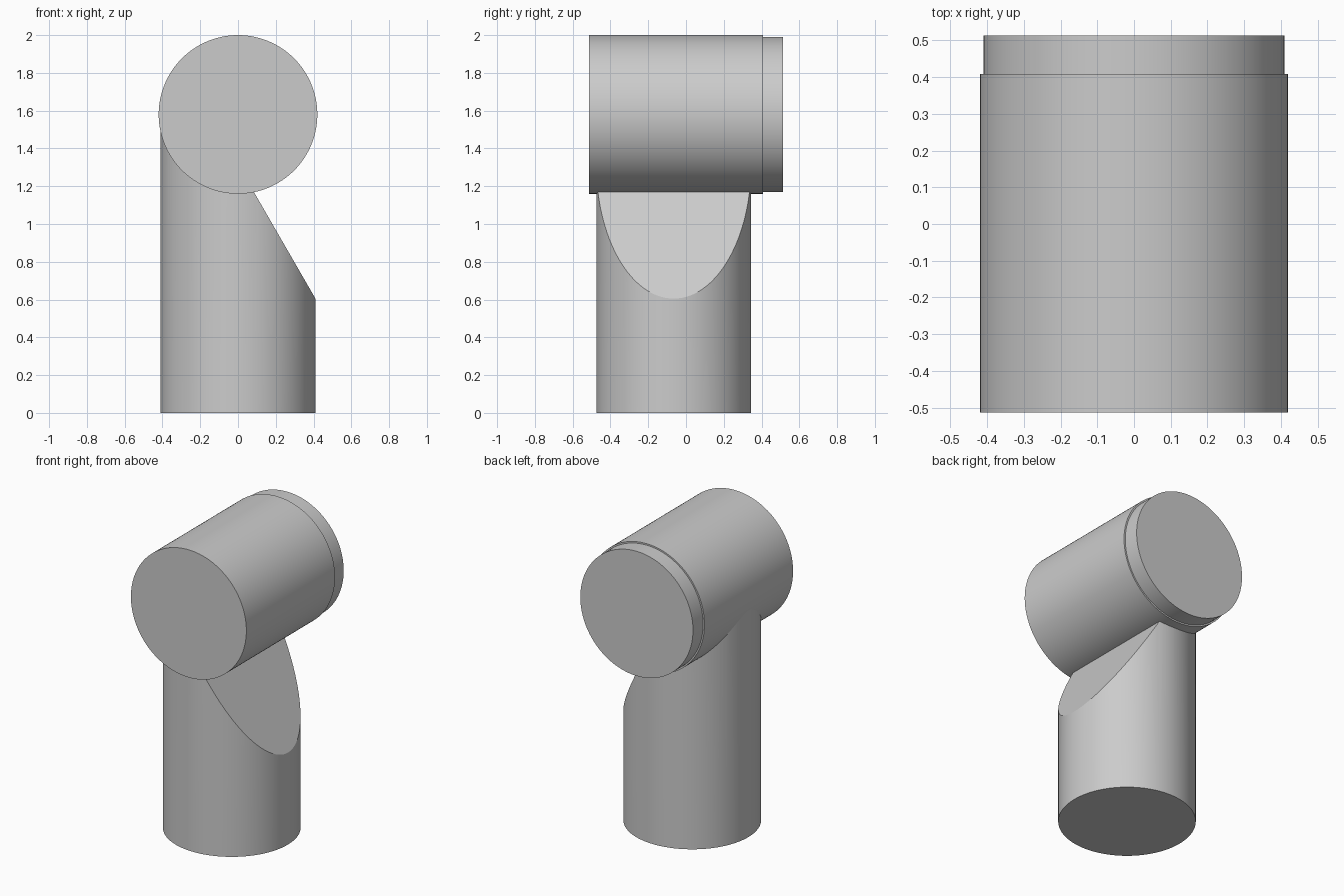
import bpy, bmesh, math
from mathutils import Matrix, Vector

if "Cube" in bpy.data.objects:
    bpy.data.objects.remove(bpy.data.objects["Cube"])

SEGMENTS = 128


def add_object(name, bm):
    bmesh.ops.recalc_face_normals(bm, faces=bm.faces[:])
    mesh = bpy.data.meshes.new(name)
    bm.to_mesh(mesh)
    bm.free()
    obj = bpy.data.objects.new(name, mesh)
    bpy.context.collection.objects.link(obj)
    return obj


def turned_solid(name, profile, matrix):
    """Closed solid of revolution from (radius, height) points, capped at both ends."""
    bm = bmesh.new()
    rings = []
    for r, h in profile:
        angles = [2 * math.pi * i / SEGMENTS for i in range(SEGMENTS)]
        rings.append([bm.verts.new(matrix @ Vector((r * math.cos(a), r * math.sin(a), h)))
                      for a in angles])
    for low, high in zip(rings, rings[1:]):
        for i in range(SEGMENTS):
            j = (i + 1) % SEGMENTS
            bm.faces.new((low[i], low[j], high[j], high[i]))
    bm.faces.new(rings[0])
    bm.faces.new(rings[-1])
    return add_object(name, bm)


def smooth(obj):
    bpy.ops.object.select_all(action='DESELECT')
    obj.select_set(True)
    bpy.context.view_layer.objects.active = obj
    bpy.ops.object.shade_smooth_by_angle(angle=math.radians(25))


# Horizontal head with a slightly narrower rear cap
head = turned_solid(
    "head", [(0.42, -0.513), (0.42, 0.408), (0.41, 0.408), (0.41, 0.513)],
    Matrix.Translation((0, 0, 1.58)) @ Matrix.Rotation(-math.pi / 2, 4, 'X'))

# Upright body
body = turned_solid("body", [(0.41, 0), (0.41, 1.58)], Matrix.Translation((0, -0.065, 0)))

# Sloping flat on the right side of the body
bm = bmesh.new()
bm.from_mesh(body.data)
slope = math.radians(30)
cut = bmesh.ops.bisect_plane(
    bm, geom=bm.verts[:] + bm.edges[:] + bm.faces[:], plane_co=(0.41, 0, 0.605),
    plane_no=(math.cos(slope), 0, math.sin(slope)), clear_outer=True)
rim = [e for e in cut["geom_cut"] if isinstance(e, bmesh.types.BMEdge)]
bmesh.ops.holes_fill(bm, edges=rim, sides=0)
bmesh.ops.recalc_face_normals(bm, faces=bm.faces[:])
bm.to_mesh(body.data)
bm.free()

# Saddle where the body meets the head
saddle = body.modifiers.new("saddle", 'BOOLEAN')
saddle.operation = 'DIFFERENCE'
saddle.solver = 'EXACT'
saddle.object = head
bpy.ops.object.select_all(action='DESELECT')
bpy.context.view_layer.objects.active = body
bpy.ops.object.modifier_apply(modifier=saddle.name)

for part in (head, body):
    smooth(part)
